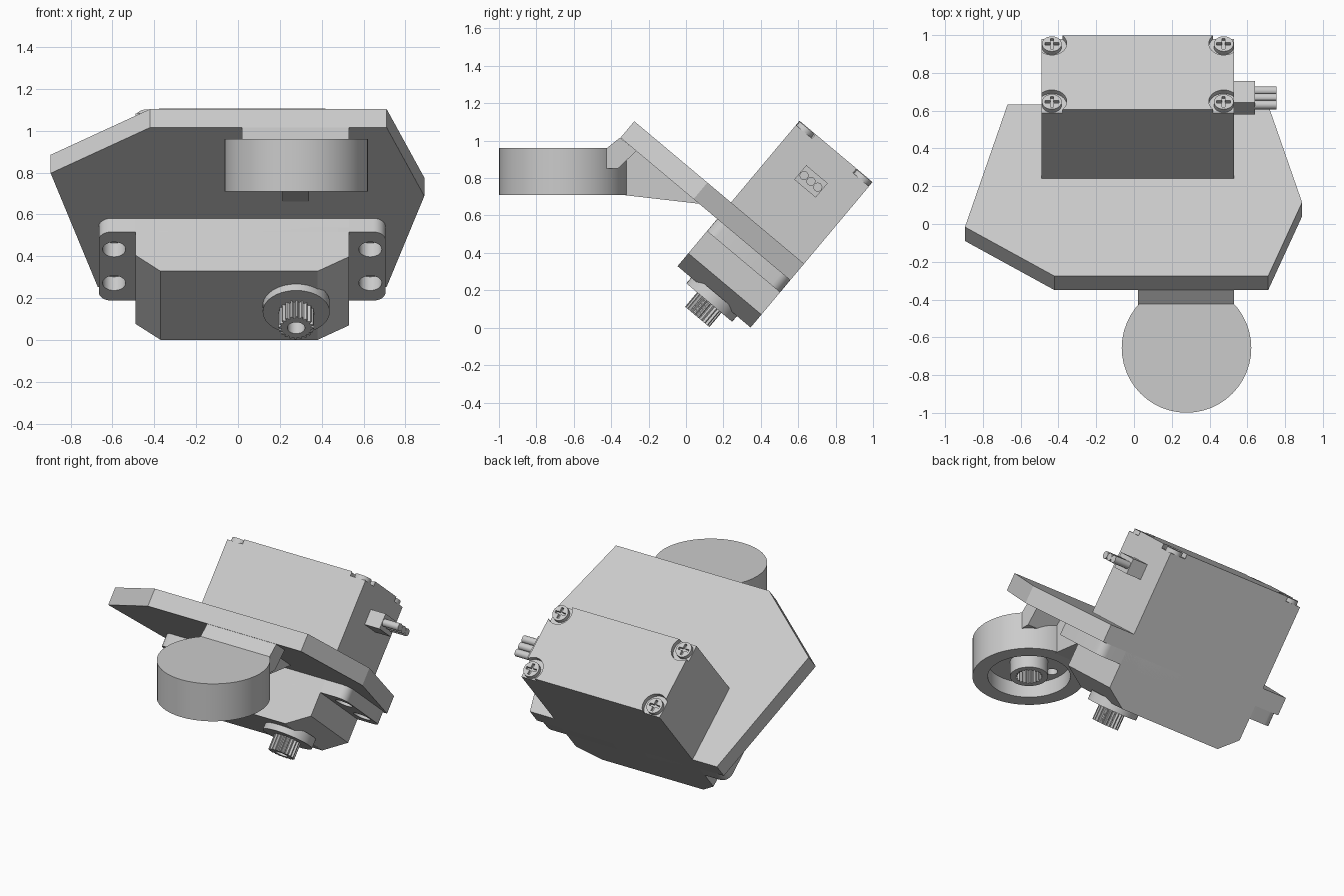
import bpy, bmesh
from math import sin, cos, pi, radians
from mathutils import Matrix, Vector

if "Cube" in bpy.data.objects:
    bpy.data.objects.remove(bpy.data.objects["Cube"], do_unlink=True)

grey = bpy.data.materials.new("light_grey")
grey.use_nodes = True
grey.diffuse_color = (0.6, 0.6, 0.6, 1)
grey.node_tree.nodes["Principled BSDF"].inputs["Base Color"].default_value = (0.6, 0.6, 0.6, 1)

# Tilted frame of the motor: local z runs along the motor, from shaft to lid
TILT = Matrix.Translation((0, 0.15, 0.165)) @ Matrix.Rotation(radians(-40), 4, 'X')
WORLD = Matrix.Identity(4)
MID = 0.02       # motor centre in x
HALF = 0.255     # motor half width
parts = []


def prism(name, pts, lo, hi, axis='Z', frame=TILT):
    """Extrude a closed outline along one axis of the frame."""
    order = {'X': lambda a, b, c: (c, a, b),
             'Y': lambda a, b, c: (a, c, b),
             'Z': lambda a, b, c: (a, b, c)}[axis]
    bm = bmesh.new()
    low = [bm.verts.new(order(a, b, lo)) for a, b in pts]
    high = [bm.verts.new(order(a, b, hi)) for a, b in pts]
    bm.faces.new(low)
    bm.faces.new(high)
    n = len(pts)
    for i in range(n):
        j = (i + 1) % n
        bm.faces.new((low[i], low[j], high[j], high[i]))
    bmesh.ops.recalc_face_normals(bm, faces=bm.faces)
    bm.transform(frame)
    mesh = bpy.data.meshes.new(name)
    bm.to_mesh(mesh)
    bm.free()
    mesh.materials.append(grey)
    obj = bpy.data.objects.new(name, mesh)
    bpy.context.scene.collection.objects.link(obj)
    parts.append(obj)
    return obj


def circle(a, b, r, n=40):
    return [(a + r * cos(2 * pi * i / n), b + r * sin(2 * pi * i / n)) for i in range(n)]


def rect(a0, a1, b0, b1):
    return [(a0, b0), (a1, b0), (a1, b1), (a0, b1)]


def gear(a, b, outer, inner, teeth=20):
    pts = []
    for i in range(teeth * 4):
        r = outer if i % 4 < 2 else inner
        t = 2 * pi * i / (teeth * 4)
        pts.append((a + r * cos(t), b + r * sin(t)))
    return pts


def rounded(a0, a1, b0, b1, r, n=6):
    pts = []
    corners = [(a1 - r, b1 - r), (a0 + r, b1 - r), (a0 + r, b0 + r), (a1 - r, b0 + r)]
    for k, (a, b) in enumerate(corners):
        for i in range(n + 1):
            t = pi / 2 * (k + i / n)
            pts.append((a + r * cos(t), b + r * sin(t)))
    return pts


def cut(obj, *cutters):
    """Subtract the cutters and delete them."""
    for c in cutters:
        mod = obj.modifiers.new("cut", 'BOOLEAN')
        mod.operation = 'DIFFERENCE'
        mod.solver = 'EXACT'
        mod.object = c
    bpy.context.view_layer.update()
    deps = bpy.context.evaluated_depsgraph_get()
    mesh = bpy.data.meshes.new_from_object(obj.evaluated_get(deps))
    obj.modifiers.clear()
    obj.data = mesh
    for c in cutters:
        parts.remove(c)
        bpy.data.objects.remove(c, do_unlink=True)


# Motor case with chamfered lower corners
case = prism("motor_case", [(-0.37, 0), (0.38, 0), (0.53, 0.09), (0.53, 1.015),
                            (-0.49, 1.015), (-0.49, 0.1)], -HALF, HALF, 'Y')
screws = [(MID + sx * 0.455, sy * 0.2) for sx in (-1, 1) for sy in (-1, 1)]
cut(case, *[prism("pocket", circle(x, v, 0.079), 0.985, 1.1) for x, v in screws])

# Lid screws with cross slots
for i, (x, v) in enumerate(screws):
    head = prism(f"lid_screw_{i + 1}", circle(x, v, 0.052, 24), 0.96, 1.012)
    cut(head, prism("slot", rect(x - 0.037, x + 0.037, v - 0.008, v + 0.008), 0.995, 1.1),
        prism("slot", rect(x - 0.008, x + 0.008, v - 0.037, v + 0.037), 0.995, 1.1))

# Mounting ears with screw holes
ears = prism("mounting_ears", rounded(MID - 0.685, MID + 0.685, -HALF, HALF, 0.06), 0.245, 0.33)
cut(ears, *[prism("hole", circle(MID + sx * 0.612, v, 0.055, 32), 0.2, 0.4)
            for sx in (-1, 1) for v in (-0.125, 0.125)])

# Output boss and splined shaft
SX = 0.278
prism("output_boss", circle(SX, 0, 0.16), -0.04, 0.02)
shaft = prism("splined_shaft", gear(SX, 0, 0.085, 0.071), -0.14, -0.02)
cut(shaft, prism("bore", circle(SX, 0, 0.042, 24), -0.2, -0.05))

# Cable plug and three wires
prism("cable_plug", rect(-0.075, 0.075, 0.756, 0.856), 0.5, 0.64, 'X')
for i in range(3):
    prism(f"wire_{i + 1}", circle((i - 1) * 0.048, 0.806, 0.024, 20), 0.6, 0.755, 'X')

# Backing plate
prism("backing_plate", [(-0.67, HALF), (-0.895, -0.59), (-0.42, -0.93), (0.71, -0.93),
                        (0.89, -0.42), (0.71, HALF)], 0.33, 0.445)

# Round horn, hollow below with a splined hub
HX, HY, BASE = 0.278, -0.656, 0.71
horn = prism("round_horn", circle(HX, HY, 0.343, 48), BASE, 0.96, frame=WORLD)
cut(horn, prism("recess", circle(HX, HY, 0.25, 48), BASE - 0.1, BASE + 0.1, frame=WORLD))
cut(horn, *[prism("hole", circle(HX + s * 0.18, HY, 0.035, 20), BASE, BASE + 0.2, frame=WORLD)
            for s in (-1, 1)])
hub = prism("horn_hub", circle(HX, HY, 0.115), BASE, BASE + 0.12, frame=WORLD)
cut(hub, prism("bore", gear(HX, HY, 0.083, 0.072), BASE - 0.1, BASE + 0.1, frame=WORLD))

# Neck and stiffening rib joining the horn to the plate
prism("neck", [(-0.43, 0.955), (-0.353, 1.016), (-0.265, 0.945), (-0.365, 0.85), (-0.43, 0.85)],
      0.02, 0.53, 'X', WORLD)
prism("rib", [(-0.34, 0.71), (-0.34, 0.9), (-0.265, 0.945), (0.07, 0.663)],
      0.213, 0.34, 'X', WORLD)

# Smooth round sides, crisp edges
bpy.ops.object.select_all(action='DESELECT')
for o in parts:
    o.select_set(True)
bpy.context.view_layer.objects.active = parts[0]
bpy.ops.object.shade_smooth_by_angle(angle=radians(25))
